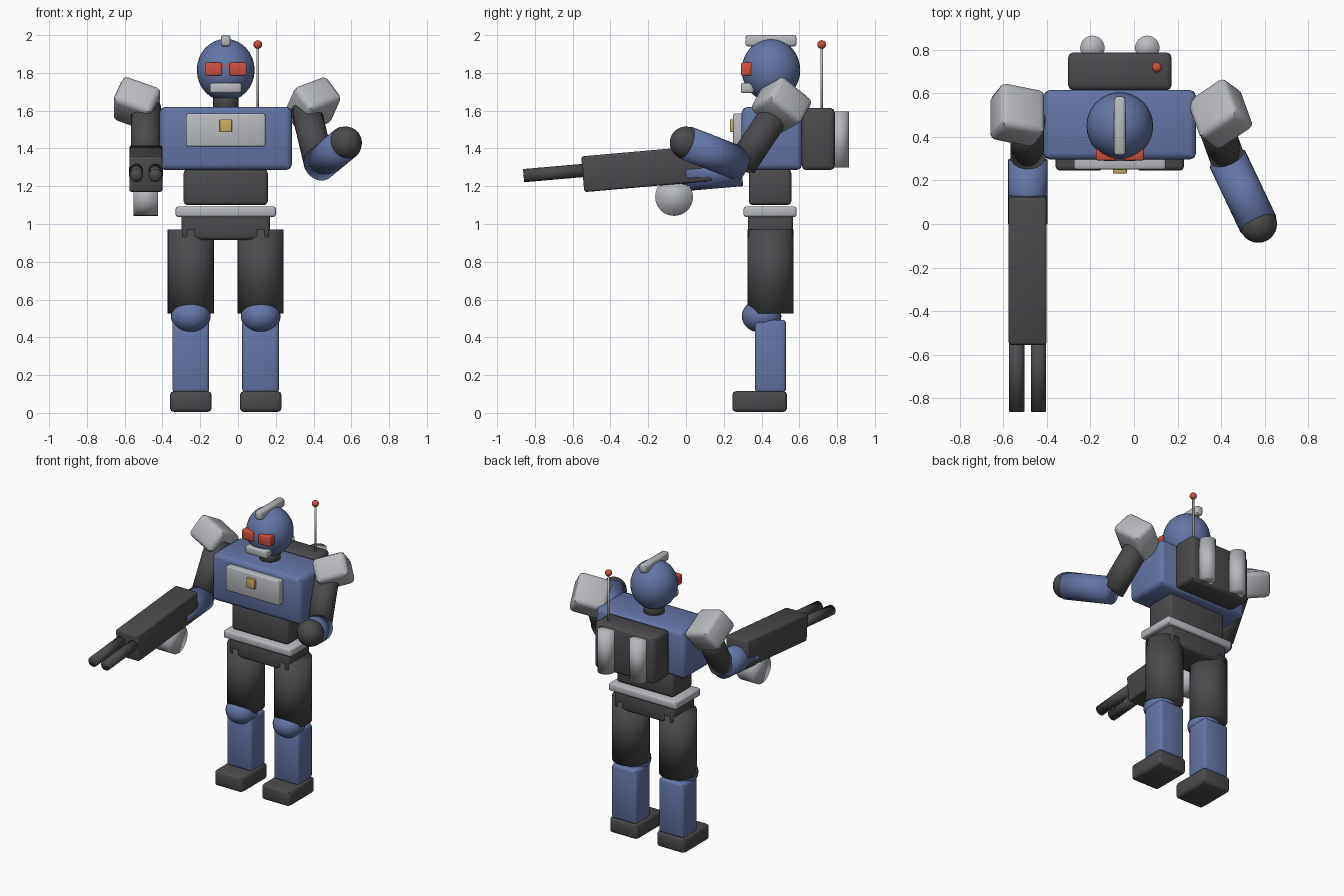
import bpy
from math import radians, pi
from mathutils import Vector

cube = bpy.data.objects.get("Cube")
if cube:
    bpy.data.objects.remove(cube, do_unlink=True)


def material(name, color):
    m = bpy.data.materials.new(name)
    m.use_nodes = True
    m.diffuse_color = (*color, 1)
    m.node_tree.nodes["Principled BSDF"].inputs["Base Color"].default_value = (*color, 1)
    return m


BLUE = material("steel blue", (0.13, 0.18, 0.38))
DARK = material("charcoal", (0.07, 0.07, 0.075))
LIGHT = material("light grey", (0.48, 0.49, 0.52))
RED = material("signal red", (0.62, 0.08, 0.05))
GOLD = material("gold", (0.58, 0.42, 0.12))


def finish(name, mat):
    ob = bpy.context.object
    ob.name = name
    ob.data.materials.append(mat)
    return ob


def box(name, mat, center, size, bevel=0.02, tilt=(0, 0, 0)):
    """Bevelled box; tilt is in degrees, applied y first, then x, then z."""
    bpy.ops.mesh.primitive_cube_add(size=1, location=center)
    ob = finish(name, mat)
    ob.scale = size
    bpy.ops.object.transform_apply(location=False, rotation=False, scale=True)
    ob.rotation_mode = 'YXZ'
    ob.rotation_euler = [radians(a) for a in tilt]
    mod = ob.modifiers.new("edge", 'BEVEL')
    mod.width = bevel
    mod.segments = 2
    bpy.ops.object.modifier_apply(modifier=mod.name)
    bpy.ops.object.shade_smooth_by_angle(angle=radians(46))
    return ob


def rod(name, mat, start, end, radius, sides=32):
    """Round bar between two points."""
    a, b = Vector(start), Vector(end)
    bpy.ops.mesh.primitive_cylinder_add(vertices=sides, radius=radius,
                                        depth=(b - a).length, location=(a + b) / 2)
    ob = finish(name, mat)
    ob.rotation_euler = (b - a).to_track_quat('Z', 'Y').to_euler()
    bpy.ops.object.shade_smooth()
    return ob


def ball(name, mat, center, radii):
    bpy.ops.mesh.primitive_uv_sphere_add(segments=32, ring_count=16, radius=1, location=center)
    ob = finish(name, mat)
    ob.scale = radii
    bpy.ops.object.transform_apply(location=False, rotation=False, scale=True)
    bpy.ops.object.shade_smooth()
    return ob


MID, DEPTH = -0.065, 0.45   # body centre line

# Torso
box("torso", BLUE, (MID, 0.455, 1.453), (0.70, 0.32, 0.335), 0.03)
box("chest_plate", LIGHT, (MID, 0.285, 1.497), (0.42, 0.07, 0.175), 0.01)
box("chest_badge", GOLD, (MID, 0.247, 1.52), (0.064, 0.03, 0.068), 0.004)
box("waist", DARK, (MID, 0.445, 1.195), (0.445, 0.225, 0.19))
box("belt", LIGHT, (MID, 0.445, 1.065), (0.53, 0.28, 0.055), 0.012)
box("hips", DARK, (MID, 0.447, 0.985), (0.47, 0.24, 0.14))

# Head
rod("neck", DARK, (MID, DEPTH, 1.58), (MID, DEPTH, 1.72), 0.068)
ball("head", BLUE, (MID, DEPTH, 1.815), (0.153, 0.155, 0.165))
box("crest", LIGHT, (MID, 0.45, 1.97), (0.052, 0.27, 0.06), 0.014)
box("mouth_guard", LIGHT, (MID, 0.325, 1.72), (0.168, 0.07, 0.055), 0.012)
box("visor_bridge", RED, (MID, 0.315, 1.825), (0.06, 0.035, 0.034), 0.004)
for side, label in ((-1, "right"), (1, "left")):
    box(label + "_lens", RED, (MID + side * 0.065, 0.322, 1.82), (0.09, 0.062, 0.07), 0.008)

# Backpack, tanks and antenna
box("backpack", DARK, (MID, 0.70, 1.45), (0.475, 0.175, 0.33), 0.025)
for side, label in ((-1, "right"), (1, "left")):
    x = MID + side * 0.126
    rod(label + "_tank", LIGHT, (x, 0.808, 1.30), (x, 0.808, 1.595), 0.056)
rod("antenna", LIGHT, (0.105, 0.718, 1.58), (0.105, 0.718, 1.95), 0.007, 12)
ball("antenna_tip", RED, (0.105, 0.718, 1.95), (0.023,) * 3)

# Legs
for side, label in ((-1, "right"), (1, "left")):
    x = MID + side * 0.185
    rod(label + "_thigh", DARK, (x, 0.447, 0.525), (x, 0.447, 0.972), 0.122)
    ball(label + "_knee", BLUE, (x, 0.40, 0.512), (0.105, 0.105, 0.088))
    box(label + "_shin", BLUE, (x, 0.447, 0.30), (0.195, 0.165, 0.385), 0.018)
    box(label + "_foot", DARK, (x, 0.39, 0.06), (0.22, 0.29, 0.11))


# Arms
def arm(label, pad, tilt, shoulder, elbow, wrist):
    box(label + "_shoulder_pad", LIGHT, pad, (0.22, 0.23, 0.17), 0.03, tilt)
    rod(label + "_upper_arm", DARK, shoulder, elbow, 0.08)
    rod(label + "_forearm", BLUE, elbow, wrist, 0.09)
    ball(label + "_hand", DARK, wrist, (0.086,) * 3)


arm("left", (0.396, 0.505, 1.63), (-38, -22, 20)[::1] and (-38, -22, 20),
    (0.36, 0.49, 1.61), (0.43, 0.295, 1.315), (0.57, 0.0, 1.43))
arm("right", (-0.535, 0.50, 1.635), (-30, 22, 0),
    (-0.487, 0.48, 1.62), (-0.487, 0.295, 1.29), (-0.487, 0.0, 1.265))

# Arm cannon, dipping slightly toward the muzzle
GUN_X = -0.488
box("cannon_body", DARK, (GUN_X, -0.208, 1.293), (0.175, 0.68, 0.19), 0.012, (5, 0, 0))
for side, label in ((-1, "right"), (1, "left")):
    x = GUN_X + side * 0.05
    rod(label + "_barrel", DARK, (x, -0.50, 1.287), (x, -0.86, 1.256), 0.035, 24)
rod("ammo_drum", LIGHT, (GUN_X - 0.065, -0.063, 1.143), (GUN_X + 0.065, -0.063, 1.143), 0.10)
